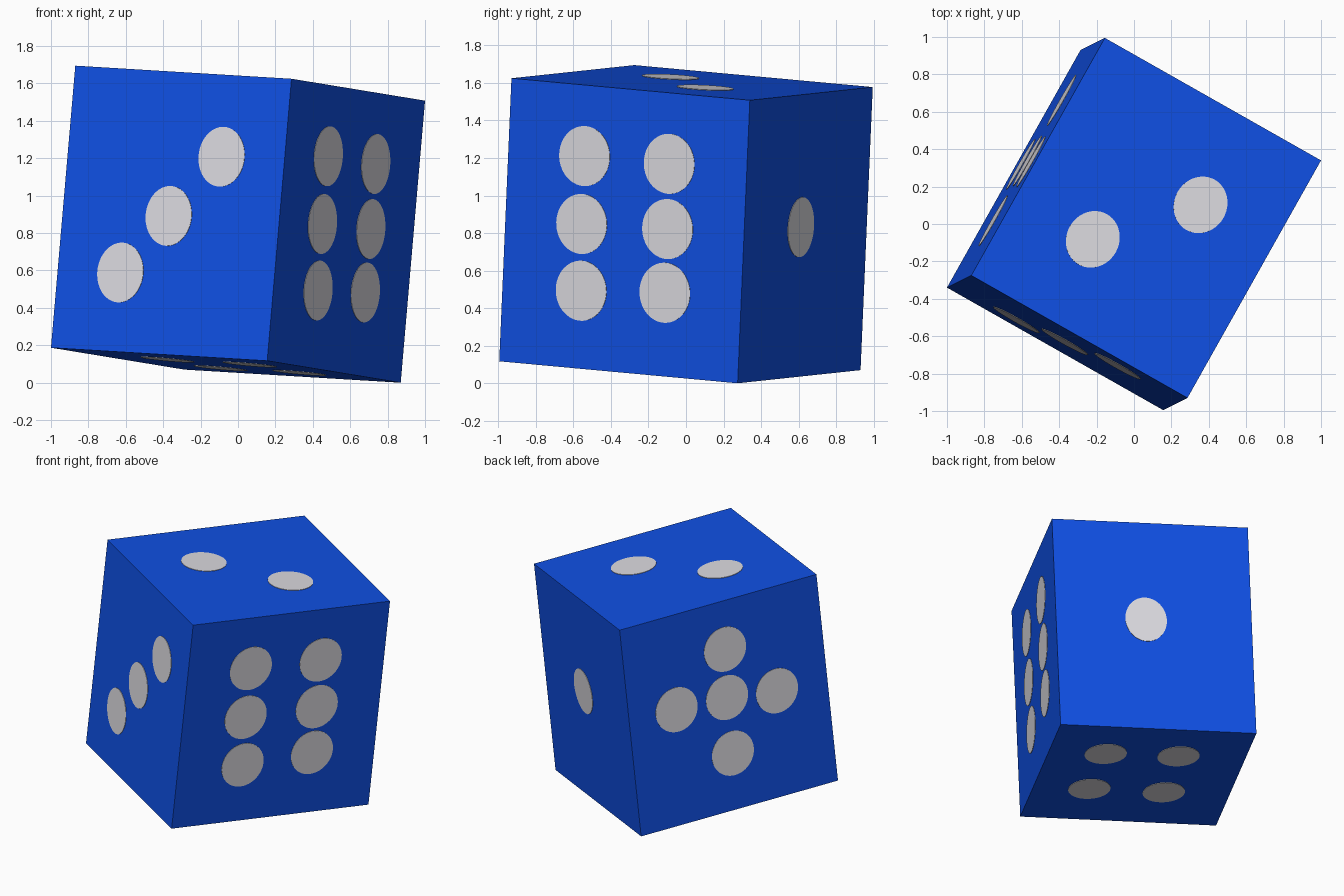
import bpy, bmesh
from mathutils import Matrix, Vector

cube = bpy.data.objects.get("Cube")
if cube:
    bpy.data.objects.remove(cube, do_unlink=True)


def material(name, colour):
    mat = bpy.data.materials.new(name)
    mat.use_nodes = True
    mat.diffuse_color = colour
    mat.node_tree.nodes["Principled BSDF"].inputs["Base Color"].default_value = colour
    return mat


blue = material("blue", (0.005, 0.08, 0.78, 1))
white = material("off_white", (0.72, 0.71, 0.75, 1))

# Tilted frame: its columns are the full edges of the die (width, depth, height)
width = Vector((1.156, -0.655, -0.07))
depth = Vector((0.714, 1.27, -0.117))
height = Vector((0.13, 0.065, 1.508))
frame = Matrix.Translation((0, 0, 0.8475)) @ Matrix((width, depth, height)).transposed().to_4x4()


def finish(name, bm, mat):
    bmesh.ops.recalc_face_normals(bm, faces=bm.faces)
    mesh = bpy.data.meshes.new(name)
    bm.to_mesh(mesh)
    bm.free()
    mesh.materials.append(mat)
    bpy.context.collection.objects.link(bpy.data.objects.new(name, mesh))


# Die body
bm = bmesh.new()
bmesh.ops.create_cube(bm, size=1, matrix=frame)
finish("die_body", bm, blue)

# Pips: face name -> normal axis, side, positions along the two other axes
faces = {
    "front": (1, -1, [(0.21, 0.21), (-0.01, -0.01), (-0.21, -0.22)]),
    "back": (1, 1, [(0.04, 0.03)]),
    "right": (0, 1, [(-0.18, 0.25), (0.175, 0.25), (-0.18, 0.01),
                     (0.18, 0.02), (-0.17, -0.225), (0.18, -0.205)]),
    "left": (0, -1, [(-0.01, 0.27), (-0.245, 0.005), (0.005, 0.04),
                     (0.26, 0.05), (0.005, -0.23)]),
    "top": (2, 1, [(-0.145, -0.165), (0.165, 0.14)]),
    "bottom": (2, -1, [(0.21, 0.21), (-0.16, 0.22), (0.215, -0.17), (-0.165, -0.17)]),
}

for name, (axis, side, spots) in faces.items():
    bm = bmesh.new()
    i, j = [k for k in range(3) if k != axis]
    for a, b in spots:
        place = Matrix.Identity(4)
        for column, row in enumerate((i, j, axis)):
            for k in range(3):
                place[k][column] = float(k == row)
        place[i][3], place[j][3], place[axis][3] = a, b, side * 0.5
        bmesh.ops.create_cone(bm, cap_ends=True, segments=48, radius1=0.106,
                              radius2=0.106, depth=0.004, matrix=frame @ place)
    finish(name + "_pips", bm, white)
